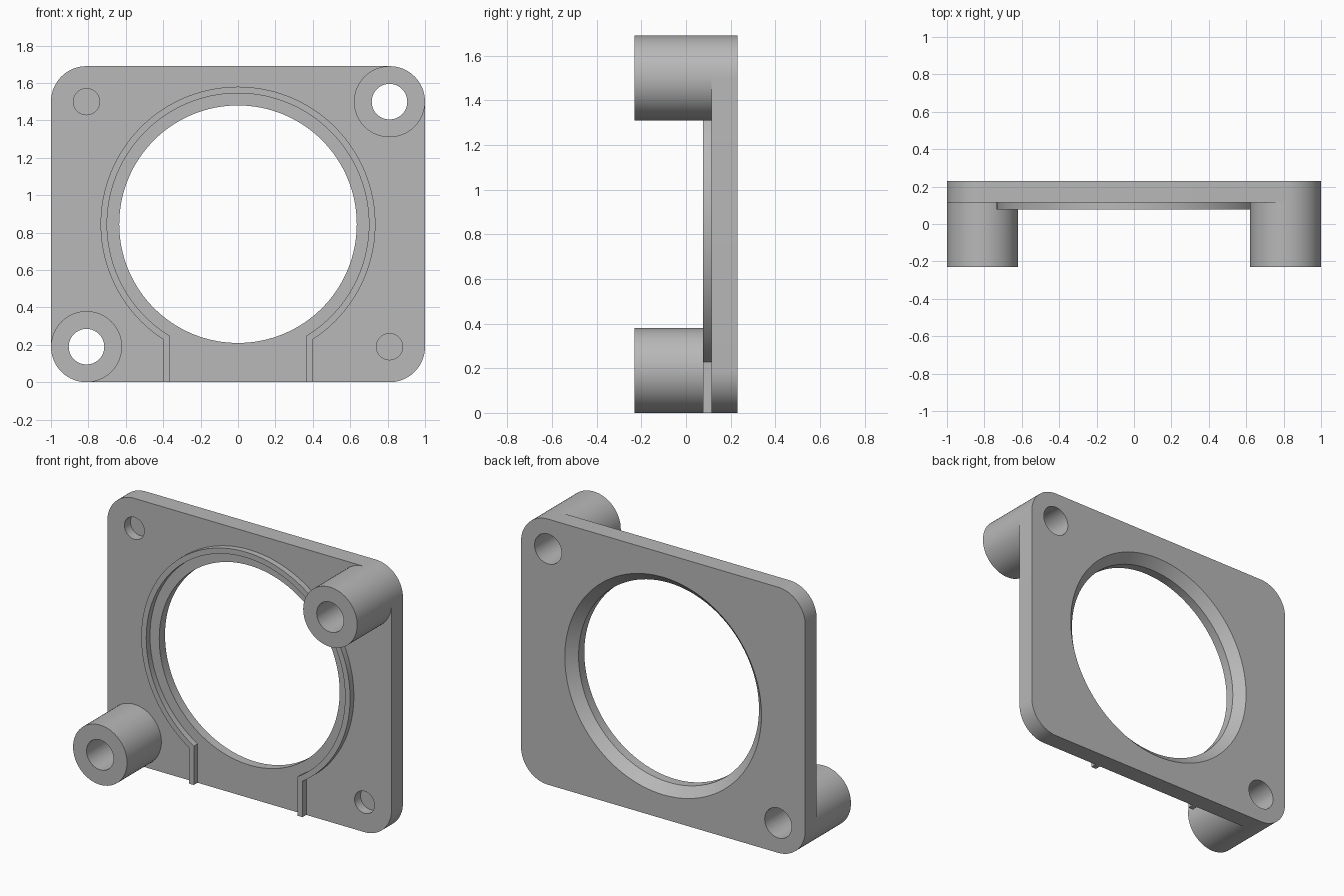
import bpy, bmesh, math
from math import cos, sin, pi, asin, sqrt

if "Cube" in bpy.data.objects:
    bpy.data.objects.remove(bpy.data.objects["Cube"], do_unlink=True)

# One grey for the whole bracket
grey = bpy.data.materials.new("satin_grey")
grey.use_nodes = True
grey.diffuse_color = (0.48, 0.48, 0.48, 1)
grey.node_tree.nodes["Principled BSDF"].inputs["Base Color"].default_value = grey.diffuse_color

HALF_W, HEIGHT = 1.0, 1.69
MID = HEIGHT / 2
CORNER = 0.19
BACK, FRONT, TIP = 0.23, 0.115, -0.23
BORE = 0.635
PIN_X = HALF_W - CORNER
LOW, HIGH = CORNER, HEIGHT - CORNER


def finish(name, bm):
    bmesh.ops.recalc_face_normals(bm, faces=bm.faces)
    mesh = bpy.data.meshes.new(name)
    bm.to_mesh(mesh)
    bm.free()
    mesh.materials.append(grey)
    obj = bpy.data.objects.new(name, mesh)
    bpy.context.collection.objects.link(obj)
    return obj


def prism(name, outline, y0, y1):
    """Extrude an (x, z) outline along y."""
    bm = bmesh.new()
    face = bm.faces.new([bm.verts.new((x, y0, z)) for x, z in outline])
    out = bmesh.ops.extrude_face_region(bm, geom=[face])
    moved = [v for v in out["geom"] if isinstance(v, bmesh.types.BMVert)]
    bmesh.ops.translate(bm, verts=moved, vec=(0, y1 - y0, 0))
    return finish(name, bm)


def lathe(name, profile, x, z, tube=False, n=64):
    """Revolve an (r, y) profile about a y axis through (x, z)."""
    bm = bmesh.new()
    rings = [[bm.verts.new((x + r * cos(2 * pi * i / n), y, z + r * sin(2 * pi * i / n)))
              for i in range(n)] for r, y in profile]
    pairs = list(zip(rings, rings[1:]))
    if tube:
        pairs.append((rings[-1], rings[0]))
    else:
        bm.faces.new(rings[0])
        bm.faces.new(rings[-1])
    for a, b in pairs:
        for i in range(n):
            j = (i + 1) % n
            bm.faces.new((a[i], a[j], b[j], b[i]))
    return finish(name, bm)


def cut(target, cutter):
    mod = target.modifiers.new("cut", "BOOLEAN")
    mod.operation, mod.solver, mod.object = "DIFFERENCE", "EXACT", cutter
    bpy.context.view_layer.objects.active = target
    bpy.ops.object.modifier_apply(modifier=mod.name)
    bpy.data.objects.remove(cutter, do_unlink=True)


# Plate with rounded corners
outline = []
for k, (x, z) in enumerate([(PIN_X, HIGH), (-PIN_X, HIGH), (-PIN_X, LOW), (PIN_X, LOW)]):
    for i in range(17):
        a = (k + i / 16) * pi / 2
        outline.append((x + CORNER * cos(a), z + CORNER * sin(a)))
plate = prism("mounting_plate", outline, FRONT, BACK)

# Central bore, flared towards the back
flare = 0.057
cut(plate, lathe("bore_cutter", [(BORE, FRONT - 0.1), (BORE, BACK - flare),
                                 (BORE + flare, BACK), (BORE + flare, BACK + 0.1)],
                 0, MID, n=128))

# Bosses on one diagonal with through holes, blind pin holes on the other
parts = [plate]
hole = 0.095
for side, z, other, label in [(1, HIGH, LOW, "upper_left"), (-1, LOW, HIGH, "lower_right")]:
    cut(plate, lathe("hole_cutter", [(hole, 0), (hole, BACK + 0.1)], side * PIN_X, z))
    cut(plate, lathe("pin_cutter", [(0.07, 0), (0.07, FRONT + 0.06)], side * PIN_X, other))
    parts.append(lathe(label + "_boss", [(hole, TIP), (CORNER, TIP), (CORNER, FRONT), (hole, FRONT)],
                       side * PIN_X, z, tube=True))


# Raised rim around the bore, running straight down to the lower edge
def rim_path(r, leg):
    start = -asin(sqrt(r * r - leg * leg) / r)
    sweep = pi - 2 * start
    arc = [(r * cos(start + sweep * i / 96), MID + r * sin(start + sweep * i / 96)) for i in range(97)]
    return [(leg, 0)] + arc + [(-leg, 0)]


inner, outer = rim_path(0.70, 0.365), rim_path(0.735, 0.40)
parts.append(prism("bore_rim", outer + inner[::-1], 0.077, FRONT))

# Smooth curved walls, keep the edges crisp
bpy.ops.object.select_all(action="DESELECT")
for obj in parts:
    obj.select_set(True)
bpy.context.view_layer.objects.active = plate
bpy.ops.object.shade_smooth_by_angle(angle=math.radians(30))
